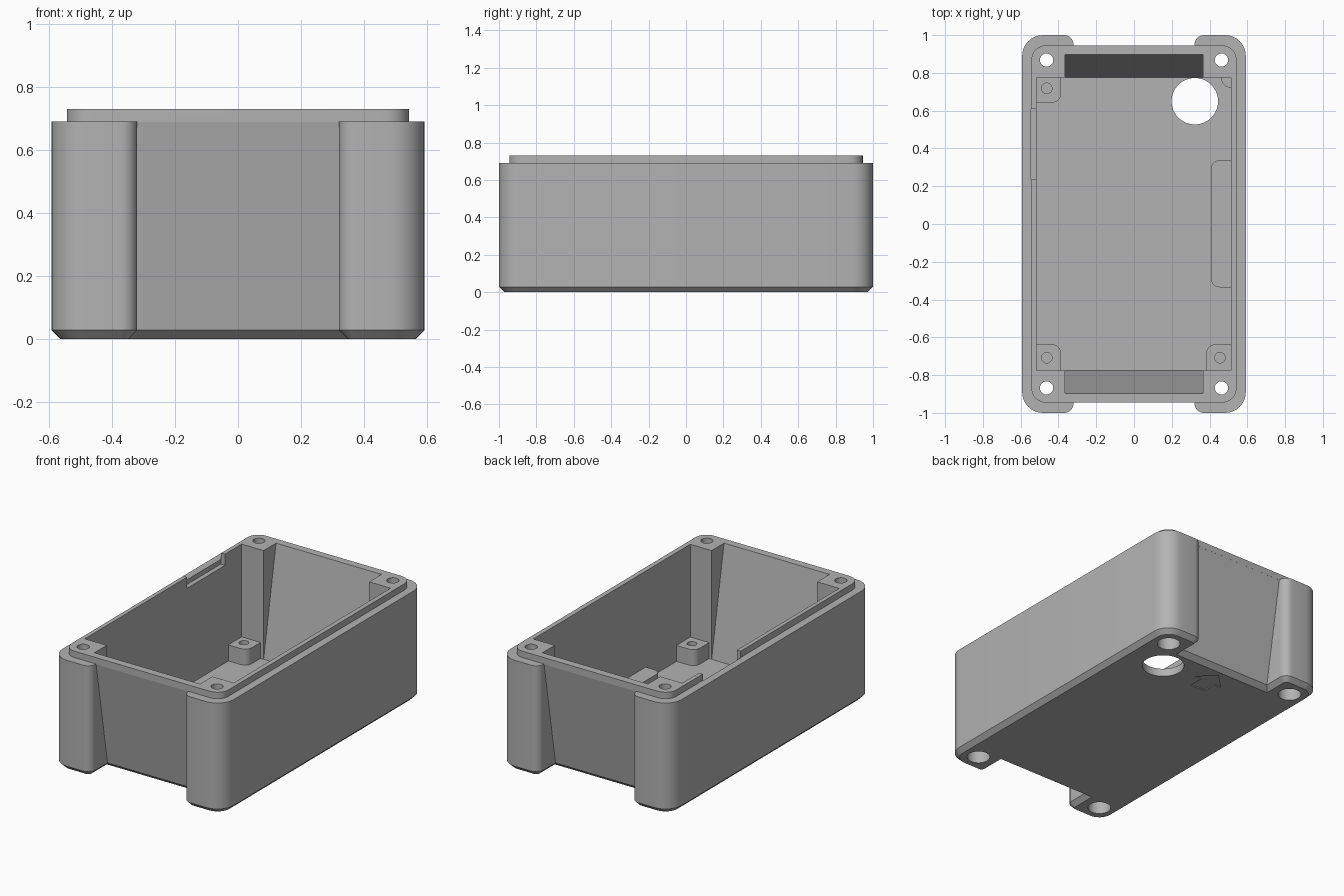
import bpy, bmesh, math
from mathutils import Vector

cube = bpy.data.objects.get("Cube")
if cube:
    bpy.data.objects.remove(cube, do_unlink=True)

grey = bpy.data.materials.new("plain_grey")
grey.use_nodes = True
grey.diffuse_color = (0.45, 0.45, 0.45, 1)
grey.node_tree.nodes["Principled BSDF"].inputs["Base Color"].default_value = (0.45, 0.45, 0.45, 1)


def rounded(corners, steps=8):
    """Replace each right-angled corner (x, y, radius) by an arc."""
    out = []
    for i, (x, y, r) in enumerate(corners):
        p = Vector((x, y))
        if r == 0:
            out.append(p)
            continue
        a = (Vector(corners[i - 1][:2]) - p).normalized()
        b = (Vector(corners[(i + 1) % len(corners)][:2]) - p).normalized()
        for k in range(steps + 1):
            t = math.pi / 2 * k / steps
            out.append(p + r * (a + b) - r * (b * math.cos(t) + a * math.sin(t)))
    return out


def rect(x0, x1, y0, y1, radii=(0, 0, 0, 0)):
    pts = ((x0, y0), (x1, y0), (x1, y1), (x0, y1))
    return rounded([(*p, r) for p, r in zip(pts, radii)])


def circle(x, y, r, n=48):
    return [Vector((x + r * math.cos(2 * math.pi * k / n),
                    y + r * math.sin(2 * math.pi * k / n))) for k in range(n)]


def loft(name, rings):
    """Solid through matching rings of 3D points, capped at both ends."""
    bm = bmesh.new()
    loops = [[bm.verts.new(p) for p in ring] for ring in rings]
    for lo, hi in zip(loops, loops[1:]):
        for i in range(len(lo)):
            bm.faces.new((lo[i - 1], lo[i], hi[i], hi[i - 1]))
    bm.faces.new(loops[0])
    bm.faces.new(loops[-1])
    bmesh.ops.recalc_face_normals(bm, faces=bm.faces)
    mesh = bpy.data.meshes.new(name)
    bm.to_mesh(mesh)
    bm.free()
    mesh.materials.append(grey)
    ob = bpy.data.objects.new(name, mesh)
    bpy.context.collection.objects.link(ob)
    return ob


def prism(name, outline, z0, z1):
    return loft(name, [[(p.x, p.y, z) for p in outline] for z in (z0, z1)])


def side_prism(name, profile, half_width):
    """Extrude a y-z profile, mirrored across y, along x."""
    full = profile + [(-y, z) for y, z in reversed(profile)]
    return loft(name, [[(x, y, z) for y, z in full] for x in (-half_width, half_width)])


def combine(target, tool, operation="DIFFERENCE"):
    mod = target.modifiers.new("cut", "BOOLEAN")
    mod.object, mod.operation, mod.solver = tool, operation, "EXACT"
    bpy.context.view_layer.objects.active = target
    bpy.ops.object.modifier_apply(modifier=mod.name)
    bpy.data.objects.remove(tool, do_unlink=True)


def shade(ob):
    bpy.ops.object.select_all(action="DESELECT")
    ob.select_set(True)
    bpy.context.view_layer.objects.active = ob
    bpy.ops.object.shade_smooth_by_angle(angle=math.radians(30))


def body_outline(inset):
    """Long box with a rounded lobe at each corner and open ends between."""
    x, y, gap = 0.592 - inset, 1 - inset, 0.32 + inset
    quarter = [(x, y, 0.11 - inset), (gap, y, 0.05 - inset), (gap, 0.74, 0)]
    half = quarter + [(-px, py, r) for px, py, r in reversed(quarter)]
    return rounded(half + [(-px, -py, r) for px, py, r in half])


# Outer shell: lobed body with chamfered foot, sloping end walls, raised lip
CH = 0.028
shell = loft("enclosure_body", [[(p.x, p.y, z) for p in body_outline(i)]
                                for z, i in ((0, CH), (CH, 0), (0.69, 0))])
combine(shell, side_prism("end_walls", [(0.8, 0), (0.832, CH), (0.945, 0.69)], 0.4), "UNION")
combine(shell, prism("lip", rect(-0.543, 0.543, -0.945, 0.945, (0.075,) * 4), 0.688, 0.73), "UNION")

# Inner cavity, widened at both ends by sloping wedges between the corner posts
FLOOR = 0.05
combine(shell, prism("cavity", rect(-0.517, 0.513, -0.775, 0.775), FLOOR, 1))
combine(shell, side_prism("wedge", [(0.775, FLOOR), (0.897, 0.73), (0.897, 1)], 0.365))

# Screw holes with deep counterbores from below
for sx in (-1, 1):
    for sy in (-1, 1):
        combine(shell, prism("screw_hole", circle(sx * 0.463, sy * 0.868, 0.035), -0.1, 1))
        combine(shell, prism("counterbore", circle(sx * 0.463, sy * 0.868, 0.067), -0.1, 0.5))

# Cable hole in the floor and gap in the lip
combine(shell, prism("cable_hole", circle(0.322, 0.65, 0.123, 64), -0.1, 0.1))
combine(shell, prism("lip_gap", rect(-0.546, -0.5, 0.235, 0.61), 0.66, 1))

# Shallow arrow cut in the underside
arrow = [Vector(p) for p in ((-0.05, 0.58), (0.05, 0.58), (0.05, 0.67), (0.1, 0.67),
                             (0, 0.77), (-0.1, 0.67), (-0.05, 0.67))]
combine(shell, prism("arrow_cut", arrow, -0.1, 0.006))
shade(shell)

# Board standoffs, each with one rounded inner corner and a pilot hole
R = 0.045
standoffs = (
    ("back_right_standoff", (-0.525, -0.387, 0.643, 0.785), (0, R, 0, 0), (-0.462, 0.718)),
    ("front_right_standoff", (-0.525, -0.387, -0.785, -0.638), (0, 0, R, 0), (-0.462, -0.708)),
    ("front_left_standoff", (0.383, 0.525, -0.785, -0.638), (0, 0, 0, R), (0.455, -0.708)),
    ("back_left_standoff", (0.463, 0.525, 0.723, 0.785), (R, 0, 0, 0), None),
)
for name, box, radii, hole in standoffs:
    post = prism(name, rect(*box, radii), FLOOR - 0.01, 0.15)
    if hole:
        combine(post, prism("pilot_hole", circle(*hole, 0.028, 32), 0.07, 0.3))
    shade(post)

# Long rounded support along the left wall
shade(prism("side_support", rect(0.408, 0.525, -0.335, 0.338, (R, 0, 0, R)), FLOOR - 0.01, 0.13))
